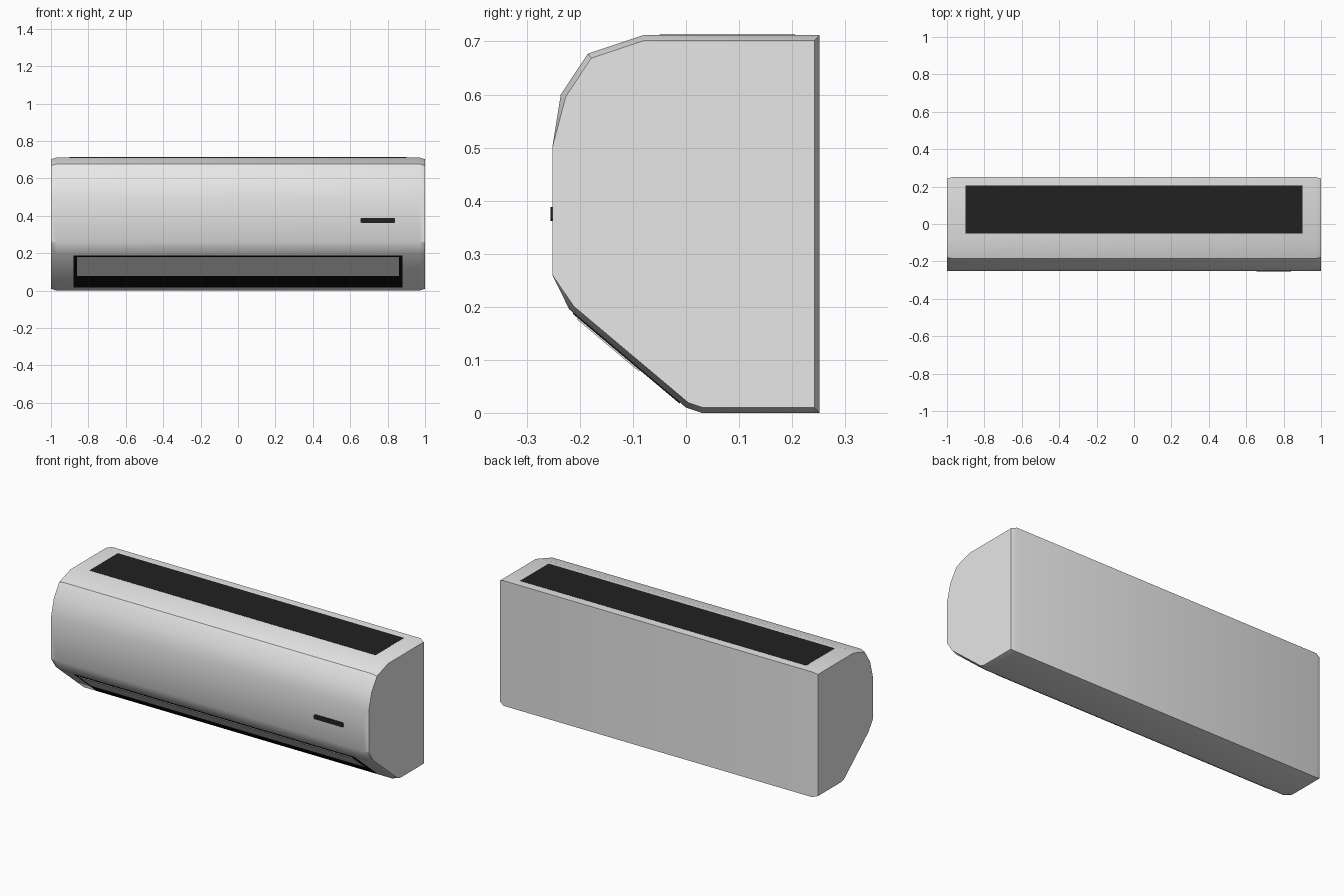
import bpy, bmesh, math
from mathutils import Vector

cube = bpy.data.objects.get("Cube")
if cube:
    bpy.data.objects.remove(cube, do_unlink=True)


def material(name, value):
    mat = bpy.data.materials.new(name)
    mat.use_nodes = True
    col = (value, value, value, 1)
    mat.diffuse_color = col
    mat.node_tree.nodes["Principled BSDF"].inputs["Base Color"].default_value = col
    return mat


white = material("white_plastic", 0.8)
dark = material("dark_grille", 0.015)
black = material("black_outlet", 0.004)


def loft(name, sections, mat):
    """Join equal (x, [(y, z)...]) sections into a closed solid."""
    bm = bmesh.new()
    rings = [[bm.verts.new((x, p[0], p[1])) for p in pts] for x, pts in sections]
    n = len(rings[0])
    for a, b in zip(rings, rings[1:]):
        for i in range(n):
            j = (i + 1) % n
            bm.faces.new((a[i], a[j], b[j], b[i]))
    bm.faces.new(rings[0])
    bm.faces.new(rings[-1])
    bmesh.ops.recalc_face_normals(bm, faces=bm.faces)
    mesh = bpy.data.meshes.new(name)
    bm.to_mesh(mesh)
    bm.free()
    mesh.materials.append(mat)
    obj = bpy.data.objects.new(name, mesh)
    bpy.context.collection.objects.link(obj)
    return obj


def inset(pts, width):
    """Mitred inset of a clockwise profile, leaving the bulging front in place."""
    out = []
    for i, p in enumerate(pts):
        a = (p - pts[i - 1]).normalized()
        b = (pts[(i + 1) % len(pts)] - p).normalized()
        na, nb = Vector((-a.y, a.x)), Vector((-b.y, b.x))
        w = 0 if p.x < -0.25 else width
        out.append(p + (na + nb) * w / (1 + na.dot(nb)))
    return out


def plate(name, x0, x1, start, end, low, high, mat):
    """Thin plate lying on a profile edge, raised from low to high off it."""
    s, e = Vector(start), Vector(end)
    d = (e - s).normalized()
    n = Vector((d.y, -d.x))
    pts = [s + n * low, e + n * low, e + n * high, s + n * high]
    return loft(name, [(x0, pts), (x1, pts)], mat)


# Casing: side profile drawn from back bottom, up and over to the front
profile = [Vector(p) for p in (
    (0.252, 0), (0.252, 0.712), (-0.08, 0.712), (-0.185, 0.677), (-0.236, 0.6),
    (-0.252, 0.5), (-0.252, 0.26), (-0.22, 0.195), (0, 0.01), (0.03, 0.002))]
profile[-1].y = 0
end_profile = inset(profile, 0.01)
casing = loft("casing", [(-1, end_profile), (-0.97, profile),
                         (0.97, profile), (1, end_profile)], white)
bpy.ops.object.select_all(action='DESELECT')
bpy.context.view_layer.objects.active = casing
casing.select_set(True)
bpy.ops.object.shade_smooth_by_angle(angle=math.radians(30))

# Intake grille on the top
plate("top_grille", -0.9, 0.9, (0.205, 0.712), (-0.05, 0.712), -0.002, 0.001, dark)

# Air outlet and its vane on the sloping underside
slope = (profile[8] - profile[7])
top, foot = profile[7] + slope * 0.035, profile[7] + slope * 0.95
plate("air_outlet", -0.88, 0.88, top, foot, 0.002, -0.002, black)
plate("outlet_vane", -0.86, 0.86, profile[7] + slope * 0.08,
      profile[7] + slope * 0.61, 0.005, 0, white)

# Display strip with clipped corners on the front panel
display = [(-0.255, 0.385), (-0.255, 0.365), (-0.25, 0.365), (-0.25, 0.385)]
full = [(y, 0.375 + (z - 0.375) * 1.35) for y, z in display]
loft("display_strip", [(0.655, display), (0.661, full), (0.834, full), (0.84, display)], dark)
